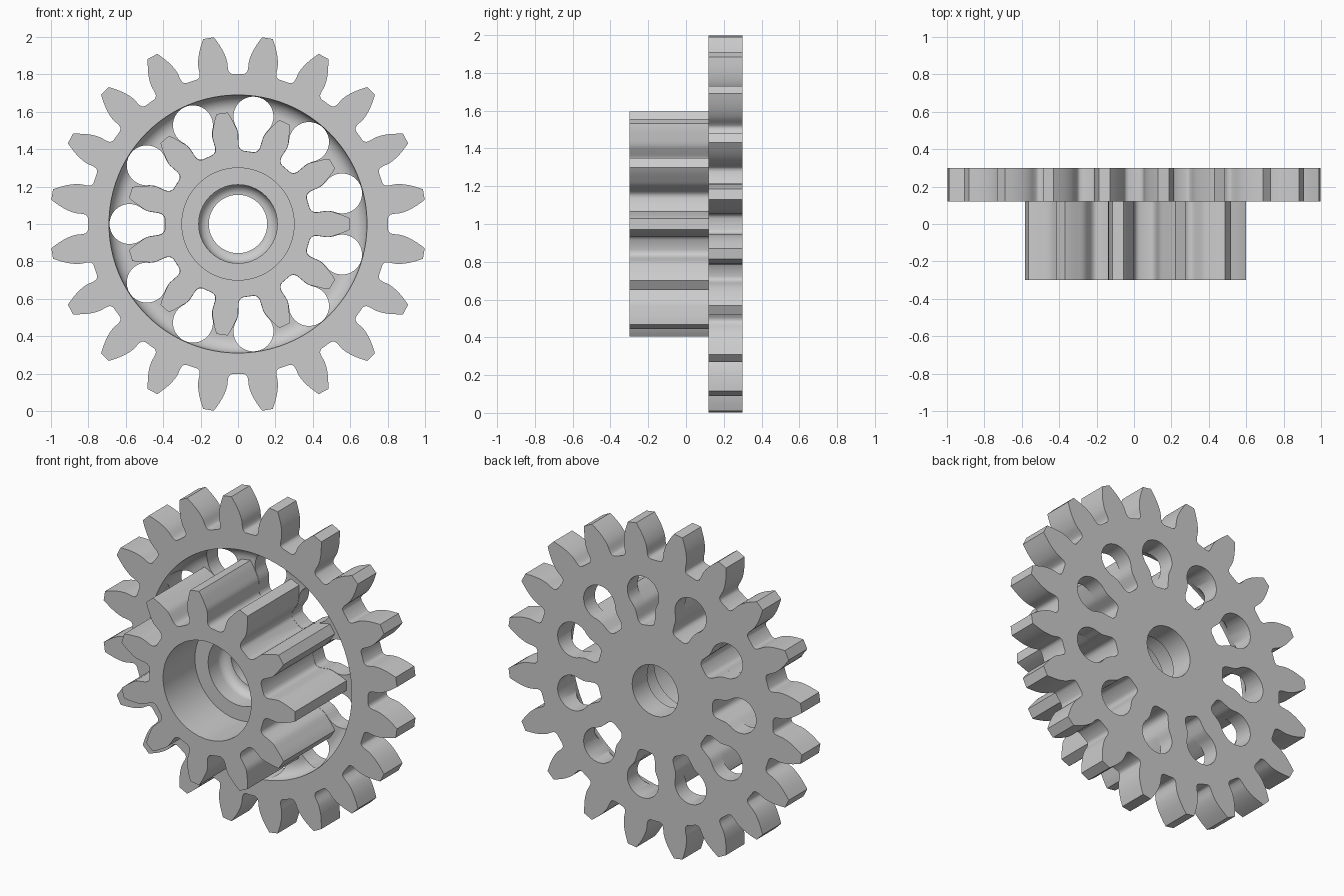
import bpy, bmesh
from math import sin, cos, pi, radians

if "Cube" in bpy.data.objects:
    bpy.data.objects.remove(bpy.data.objects["Cube"])

def smooth(pts, n=3):
    """Catmull-Rom refinement of an open (a, b) polyline."""
    out = []
    p = [pts[0]] + pts + [pts[-1]]
    for i in range(1, len(p) - 2):
        for k in range(n):
            t = k / n
            out.append(tuple(0.5 * (2 * b + (c - a) * t + (2 * a - 5 * b + 4 * c - d) * t * t
                                    + (3 * b - a - 3 * c + d) * t ** 3)
                             for a, b, c, d in zip(*p[i - 1:i + 3])))
    return out + [pts[-1]]

def rot(p, a):
    return (p[0] * cos(a) - p[1] * sin(a), p[0] * sin(a) + p[1] * cos(a))

def make(name, bm):
    bmesh.ops.recalc_face_normals(bm, faces=bm.faces)
    me = bpy.data.meshes.new(name)
    bm.to_mesh(me)
    bm.free()
    ob = bpy.data.objects.new(name, me)
    bpy.context.collection.objects.link(ob)
    return ob

def prism(name, outlines, y0, y1):
    """Extrude closed (x, z) outlines along y around the axle at z = 1."""
    bm = bmesh.new()
    for o in outlines:
        a = [bm.verts.new((x, y0, 1 + z)) for x, z in o]
        b = [bm.verts.new((x, y1, 1 + z)) for x, z in o]
        bm.faces.new(a)
        bm.faces.new(b[::-1])
        for i in range(len(o)):
            j = (i + 1) % len(o)
            bm.faces.new((a[i], b[i], b[j], a[j]))
    return make(name, bm)

def lathe(name, prof, n=96):
    """Revolve an (r, y) profile around the axle, closed by end caps."""
    bm = bmesh.new()
    rings = [[bm.verts.new((r * cos(2 * pi * k / n), y, 1 + r * sin(2 * pi * k / n)))
              for k in range(n)] for r, y in prof]
    for a, b in zip(rings, rings[1:]):
        for i in range(n):
            j = (i + 1) % n
            bm.faces.new((a[i], a[j], b[j], b[i]))
    bm.faces.new(rings[0])
    bm.faces.new(rings[-1])
    return make(name, bm)

def boolean(ob, other, op):
    m = ob.modifiers.new(op, 'BOOLEAN')
    m.operation, m.solver, m.object = op, 'EXACT', other
    bpy.context.view_layer.objects.active = ob
    bpy.ops.object.modifier_apply(modifier=m.name)
    bpy.data.objects.remove(other)

def gear_outline(flank, count, start):
    """flank: (radius along tooth axis, half width), root to tip."""
    tooth = [(r, -w) for r, w in flank] + [(r, w) for r, w in flank[::-1]]
    return [rot(p, start + 2 * pi * k / count) for k in range(count) for p in tooth]

def fillet(r, y, s, n=10):
    """Concave quarter round from wall radius r inwards, starting at depth y."""
    return [(r - s + s * cos(pi / 2 * i / n), y + s * sin(pi / 2 * i / n)) for i in range(n + 1)]

big = smooth([(0.797, 0.095), (0.808, 0.081), (0.83, 0.077), (0.87, 0.078),
              (0.915, 0.069), (0.96, 0.052), (1.006, 0.029)])
small = smooth([(0.383, 0.083), (0.394, 0.069), (0.415, 0.062), (0.45, 0.066),
                (0.488, 0.069), (0.53, 0.057), (0.57, 0.043), (0.598, 0.03)])

# large toothed wheel with a filleted recess in its front
gear = prism("double_gear", [gear_outline(big, 20, radians(9))], 0.12, 0.30)
boolean(gear, lathe("recess", [(0.69, 0.0)] + fillet(0.69, 0.12, 0.08)), 'DIFFERENCE')

# lightening holes that continue the gaps between the pinion teeth
half = pi / 11
side = [rot((r, -w), half) for r, w in small if r < 0.49]
side = [(x + 0.001, y - 0.001) for x, y in side]
arc = [(0.58 + 0.107 * cos(radians(a)), 0.107 * sin(radians(a))) for a in range(130, -131, -10)]
hole = side + arc + [(x, -y) for x, y in side[::-1]]
holes = [[rot(p, half + 2 * half * k) for p in hole] for k in range(11)]
boolean(gear, prism("holes", holes, 0.05, 0.4), 'DIFFERENCE')

# long pinion in front of the wheel
boolean(gear, prism("pinion", [gear_outline(small, 11, 0)], -0.30, 0.21), 'UNION')

# stepped axle bore
bore = [(0.30, -0.4), (0.30, 0.01), (0.21, 0.01)] + fillet(0.21, 0.10, 0.054) + [(0.156, 0.4)]
boolean(gear, lathe("bore", bore), 'DIFFERENCE')

bpy.ops.object.select_all(action='DESELECT')
gear.select_set(True)
bpy.context.view_layer.objects.active = gear
bpy.ops.object.shade_smooth_by_angle(angle=radians(32))
